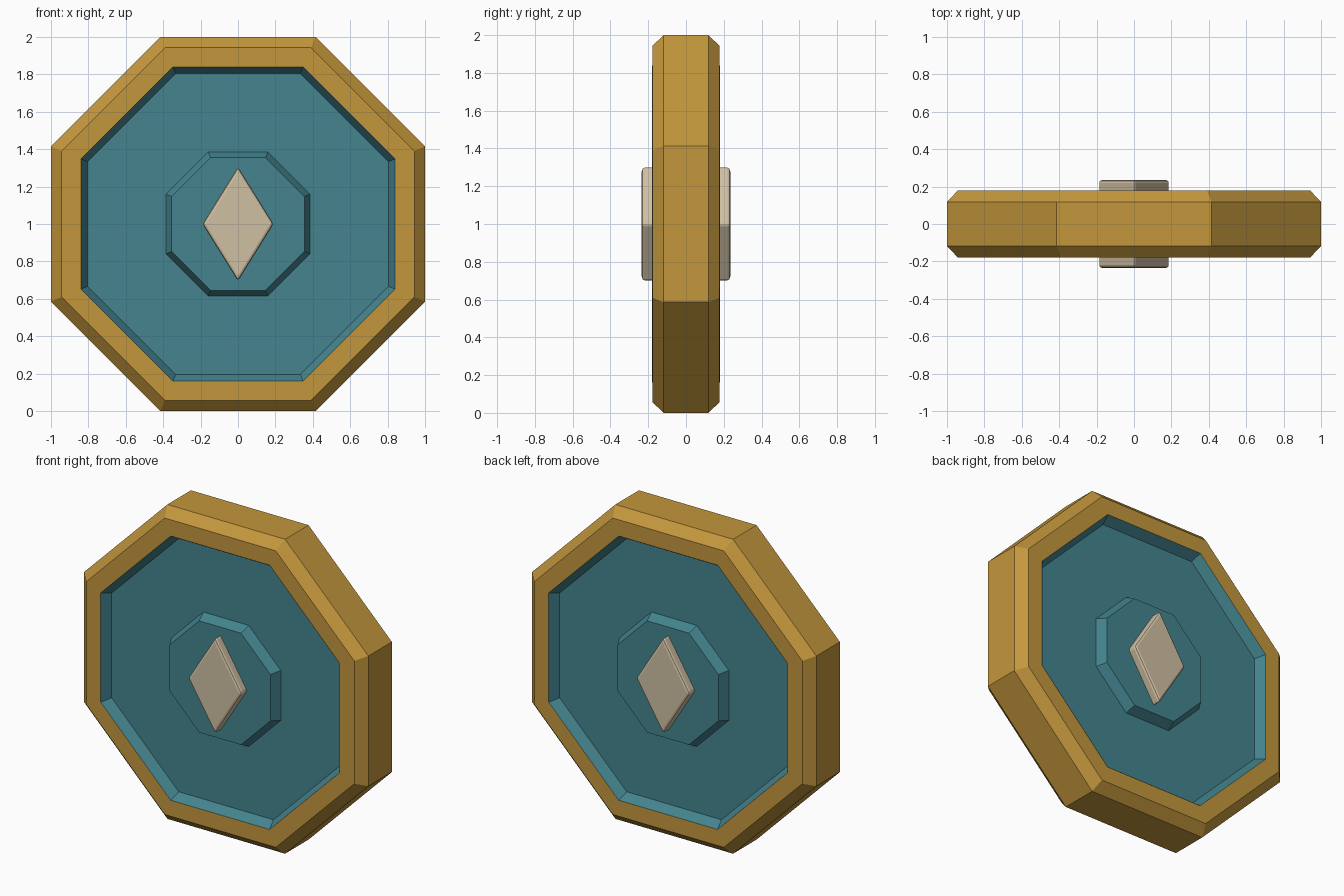
import bpy, bmesh
from math import cos, sin, pi

cube = bpy.data.objects.get("Cube")
if cube:
    bpy.data.objects.remove(cube, do_unlink=True)


def material(name, rgb):
    mat = bpy.data.materials.new(name)
    mat.use_nodes = True
    mat.diffuse_color = (*rgb, 1)
    mat.node_tree.nodes["Principled BSDF"].inputs["Base Color"].default_value = (*rgb, 1)
    return mat


gold = material("gold", (0.55, 0.31, 0.046))
teal = material("teal", (0.058, 0.23, 0.275))
cream = material("cream", (0.63, 0.53, 0.37))
CENTRE_Z = 1.0


def finish(name, bm, mat):
    bmesh.ops.recalc_face_normals(bm, faces=bm.faces)
    mesh = bpy.data.meshes.new(name)
    bm.to_mesh(mesh)
    bm.free()
    mesh.materials.append(mat)
    obj = bpy.data.objects.new(name, mesh)
    obj.location.z = CENTRE_Z
    bpy.context.collection.objects.link(obj)
    return obj


def octagon(bm, apothem, y):
    """Ring of eight vertices around the y axis, with flat sides up and down."""
    r = apothem / cos(pi / 8)
    angles = [pi / 8 + i * pi / 4 for i in range(8)]
    return [bm.verts.new((r * cos(a), y, r * sin(a))) for a in angles]


def octagon_loft(name, half_profile, mat, hollow):
    """Loft (apothem, depth) steps on the front, mirrored onto the back."""
    steps = [(a, -d) for a, d in half_profile] + list(reversed(half_profile))
    bm = bmesh.new()
    rings = [octagon(bm, a, y) for a, y in steps]
    pairs = list(zip(rings, rings[1:]))
    if hollow:
        pairs.append((rings[-1], rings[0]))
    else:
        bm.faces.new(rings[0])
        bm.faces.new(rings[-1])
    for r0, r1 in pairs:
        for i in range(8):
            j = (i + 1) % 8
            bm.faces.new((r0[i], r0[j], r1[j], r1[i]))
    return finish(name, bm, mat)


# Chamfered outer frame
octagon_loft("rim", [(0.84, 0.178), (0.943, 0.178), (1.0, 0.118)], gold, True)

# Recessed panel with a raised boss on both sides
octagon_loft("panel", [(0.355, 0.18), (0.385, 0.12), (0.805, 0.12), (0.84, 0.18)],
             teal, False)

# Diamond running through the panel, with softened edges
bm = bmesh.new()
outline = [(0.19, 0), (0, 0.305), (-0.19, 0), (0, -0.305)]
front = bm.faces.new([bm.verts.new((x, -0.235, z)) for x, z in outline])
extruded = bmesh.ops.extrude_face_region(bm, geom=[front], use_keep_orig=True)
for v in extruded["geom"]:
    if isinstance(v, bmesh.types.BMVert):
        v.co.y = 0.235
diamond = finish("diamond", bm, cream)
bevel = diamond.modifiers.new("soft_edges", "BEVEL")
bevel.width = 0.015
bevel.segments = 2
bevel.limit_method = "NONE"
